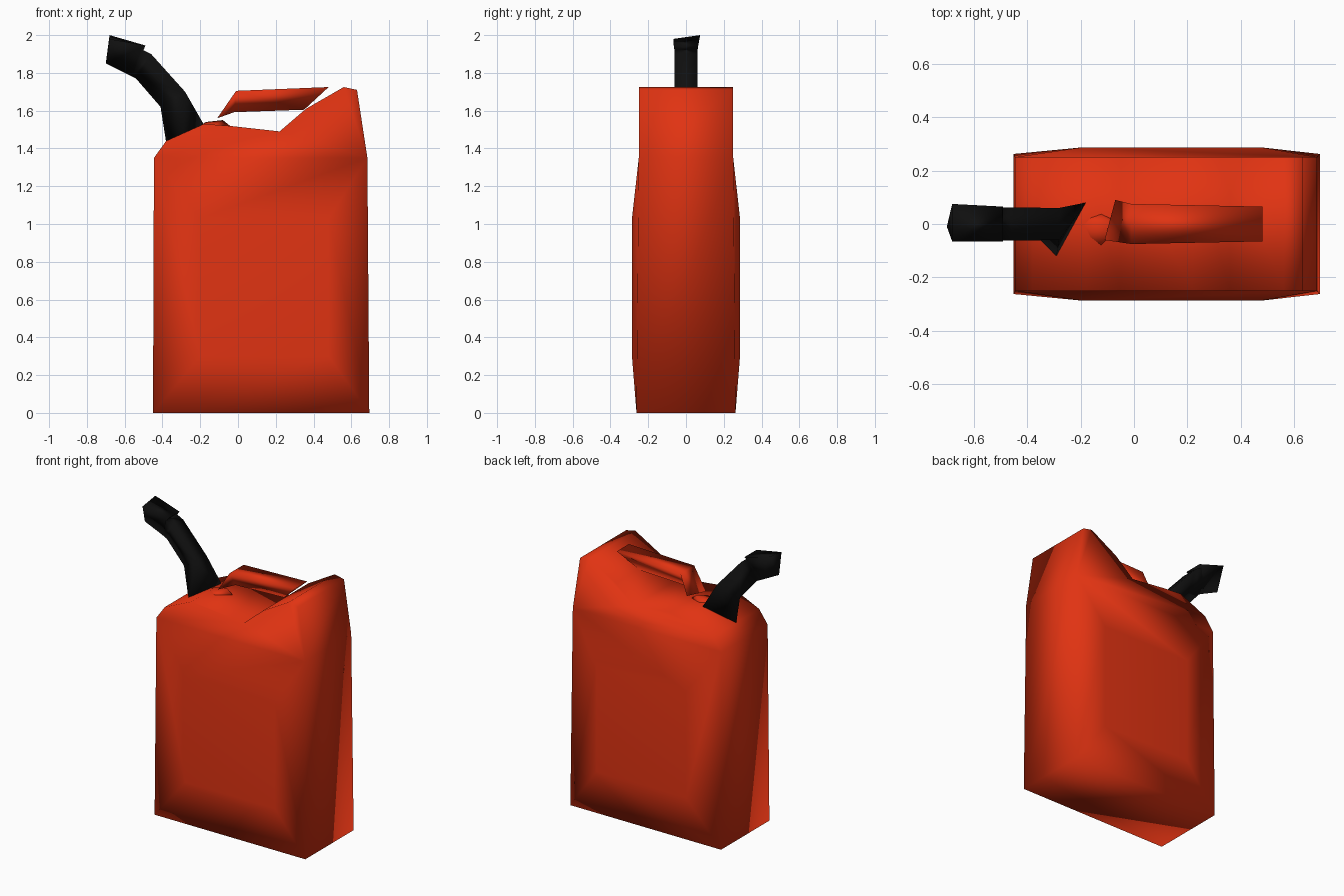
import bpy, bmesh

cube = bpy.data.objects.get("Cube")
if cube:
    bpy.data.objects.remove(cube, do_unlink=True)


def material(name, color):
    m = bpy.data.materials.new(name)
    m.use_nodes = True
    m.diffuse_color = (*color, 1)
    bsdf = next(n for n in m.node_tree.nodes if n.type == 'BSDF_PRINCIPLED')
    bsdf.inputs["Base Color"].default_value = (*color, 1)
    bsdf.inputs["Roughness"].default_value = 0.6
    return m


red = material("red plastic", (0.75, 0.033, 0.006))
black = material("black plastic", (0.005, 0.005, 0.005))


def finish(name, bm, mat):
    bmesh.ops.recalc_face_normals(bm, faces=bm.faces)
    mesh = bpy.data.meshes.new(name)
    bm.to_mesh(mesh)
    bm.free()
    mesh.materials.append(mat)
    for p in mesh.polygons:
        p.use_smooth = True
    obj = bpy.data.objects.new(name, mesh)
    bpy.context.collection.objects.link(obj)
    return obj


def tube(name, rings, mat):
    """Skin a row of equal-sided cross-sections and cap both ends."""
    bm = bmesh.new()
    loops = [[bm.verts.new(p) for p in ring] for ring in rings]
    n = len(loops[0])
    for a, b in zip(loops, loops[1:]):
        for i in range(n):
            j = (i + 1) % n
            bm.faces.new((a[i], a[j], b[j], b[i]))
    bm.faces.new(loops[0])
    bm.faces.new(loops[-1])
    return finish(name, bm, mat)


def section(top, bottom, half):
    """Triangular cross-section: two upper corners and one lower corner."""
    return [(top[0], half, top[1]), (top[0], -half, top[1]), (bottom[0], 0, bottom[1])]


# Can body: side outline, with a raised panel on the front and back
outline = [(-0.45, 0), (0.695, 0), (0.685, 1.35), (0.63, 1.71), (0.56, 1.725),
           (0.36, 1.61), (0.22, 1.49), (-0.05, 1.52), (-0.18, 1.53),
           (-0.38, 1.44), (-0.445, 1.35)]
panel = [(-0.2, 0.3), (0.48, 0.3), (0.48, 1.03), (-0.2, 1.03)]
bm = bmesh.new()
sides = []
for s in (-1, 1):
    rim = [bm.verts.new((x, s * (0.262 if z < 1 else 0.25), z)) for x, z in outline]
    raised = [bm.verts.new((x, s * 0.286, z)) for x, z in panel]
    frame = [rim[0], rim[1], rim[2], rim[-1]]
    bm.faces.new(raised)
    bm.faces.new(rim[2:])
    for i in range(4):
        j = (i + 1) % 4
        bm.faces.new((frame[i], frame[j], raised[j], raised[i]))
    sides.append(rim)
front, back = sides
for i in range(len(outline)):
    j = (i + 1) % len(outline)
    bm.faces.new((front[i], front[j], back[j], back[i]))
finish("can_body", bm, red)

# Carrying handle, bent down at the spout end
tube("handle", [
    [(-0.07, 0.09, 1.575), (-0.11, -0.06, 1.56), (-0.04, 0, 1.585)],
    section((-0.01, 1.705), (-0.02, 1.592), 0.075),
    section((0.48, 1.725), (0.35, 1.605), 0.065),
], red)

# Low mount on the shoulder under the handle
bm = bmesh.new()
base = [bm.verts.new(p) for p in
        ((-0.28, -0.02, 1.47), (-0.15, -0.13, 1.51), (-0.03, 0, 1.51), (-0.15, 0.06, 1.51))]
ridge = [bm.verts.new((-0.17, 0, 1.54)), bm.verts.new((-0.08, 0, 1.55))]
for face in ((base[0], base[1], ridge[0]), (base[1], base[2], ridge[1]),
             (base[2], base[3], ridge[1]), (base[3], base[0], ridge[0]),
             (base[1], ridge[1], ridge[0]), (base[3], ridge[0], ridge[1]), base):
    bm.faces.new(face)
finish("handle_mount", bm, red)

# Curved pouring spout
tube("spout", [
    [(-0.18, 0.08, 1.525), (-0.29, -0.12, 1.475), (-0.38, 0, 1.43)],
    section((-0.28, 1.70), (-0.41, 1.62), 0.06),
    section((-0.46, 1.90), (-0.54, 1.77), 0.062),
    section((-0.51, 1.925), (-0.56, 1.78), 0.062),
    section((-0.49, 1.945), (-0.58, 1.79), 0.065),
    [(-0.68, 0.075, 2.0), (-0.68, -0.065, 1.98), (-0.70, -0.01, 1.85)],
], black)
